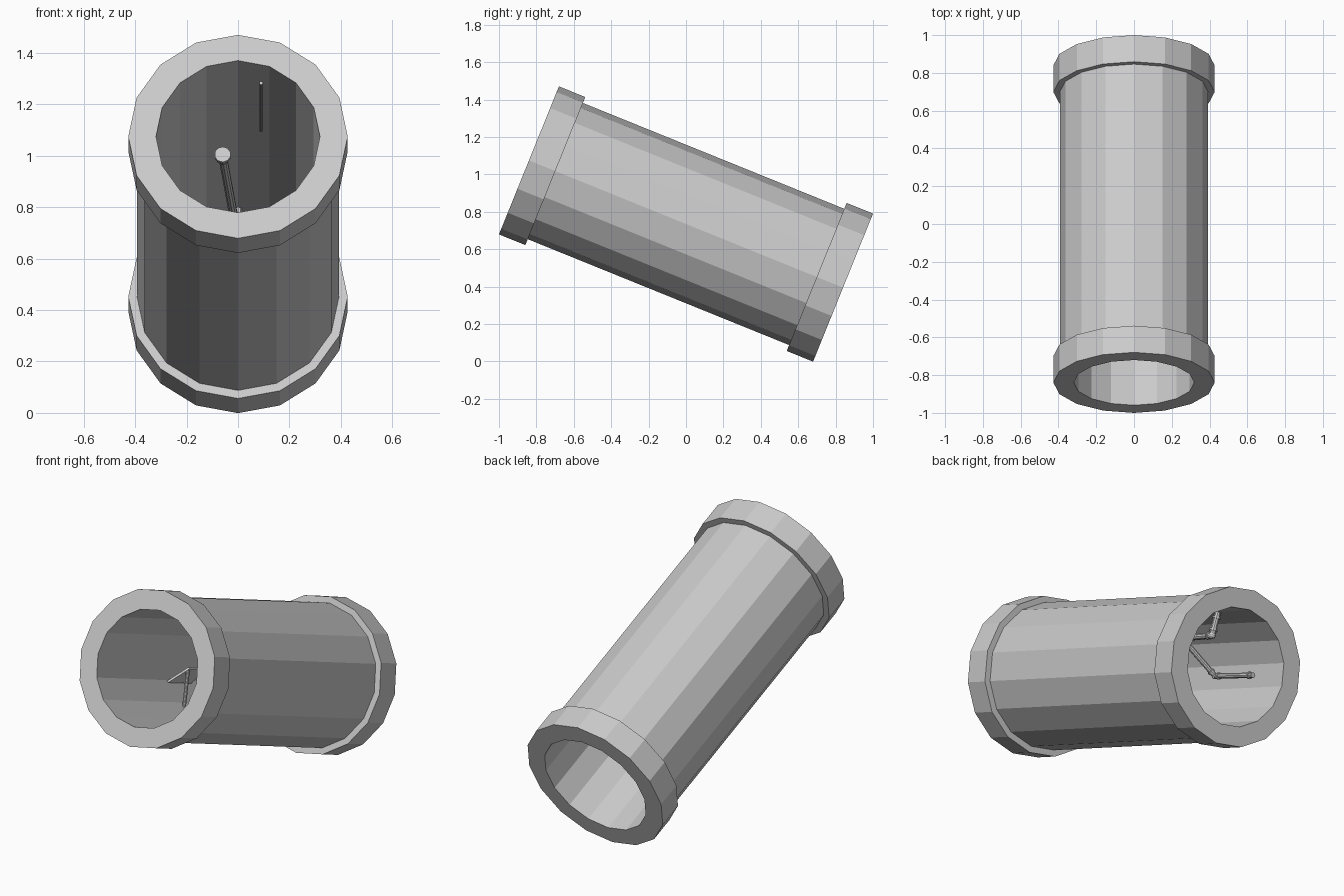
import bpy, bmesh, math
from mathutils import Vector, Matrix

cube = bpy.data.objects.get("Cube")
if cube:
    bpy.data.objects.remove(cube, do_unlink=True)

SIDES = 16
OUTER, WALL, INNER = 0.427, 0.393, 0.319   # collar, tube and bore radii
HALF, COLLAR = 0.906, 0.152                # half length and collar length
# local frame: x across, y along the bore, z towards the ceiling
PLACE = Matrix.Translation((0, 0, 0.735)) @ Matrix.Rotation(math.radians(-22.05), 4, "X")

grey = bpy.data.materials.new("light_grey")
grey.use_nodes = True
COLOUR = (0.6, 0.6, 0.6, 1)
grey.diffuse_color = COLOUR
grey.node_tree.nodes["Principled BSDF"].inputs["Base Color"].default_value = COLOUR


def finish(name, bm):
    bmesh.ops.recalc_face_normals(bm, faces=bm.faces)
    mesh = bpy.data.meshes.new(name)
    bm.to_mesh(mesh)
    bm.free()
    mesh.materials.append(grey)
    obj = bpy.data.objects.new(name, mesh)
    obj.matrix_world = PLACE
    bpy.context.collection.objects.link(obj)
    return obj


def hollow_ring(name, outer, y0, y1):
    """Spin a rectangular section round the bore axis."""
    bm = bmesh.new()
    section = [(INNER, y0), (outer, y0), (outer, y1), (INNER, y1)]
    rings = []
    for i in range(SIDES):
        a = 2 * math.pi * i / SIDES
        rings.append([bm.verts.new((r * math.sin(a), y, r * math.cos(a))) for r, y in section])
    for i, ring in enumerate(rings):
        nxt = rings[(i + 1) % SIDES]
        for j in range(4):
            k = (j + 1) % 4
            bm.faces.new((ring[j], ring[k], nxt[k], nxt[j]))
    return finish(name, bm)


def add_rod(bm, start, end, radius):
    start, end = Vector(start), Vector(end)
    d = end - start
    m = Matrix.Translation((start + end) / 2) @ d.to_track_quat("Z", "Y").to_matrix().to_4x4()
    bmesh.ops.create_cone(bm, cap_ends=True, segments=10, radius1=radius,
                          radius2=radius, depth=d.length, matrix=m)


def pipe(name, points, radius, flange):
    """Straight runs with ball elbows and a flange at each end of a run."""
    bm = bmesh.new()
    pts = [Vector(p) for p in points]
    for a, b in zip(pts, pts[1:]):
        d = (b - a).normalized()
        add_rod(bm, a, b, radius)
        add_rod(bm, a + d * 0.025, a + d * 0.037, flange)
        add_rod(bm, b - d * 0.037, b - d * 0.025, flange)
    for p in pts[1:-1]:
        bmesh.ops.create_icosphere(bm, subdivisions=2, radius=radius * 1.15,
                                   matrix=Matrix.Translation(p))
    return finish(name, bm)


# Tube and the two end collars
hollow_ring("tube_wall", WALL, -HALF + COLLAR, HALF - COLLAR)
hollow_ring("front_collar", OUTER, -HALF, -HALF + COLLAR)
hollow_ring("rear_collar", OUTER, HALF - COLLAR, HALF)

# Pipe hung from the ceiling, running along the bore
pipe("hanging_pipe", [(-0.06, -0.25, 0.185), (0, 0.62, 0.185), (0, 0.62, 0.315)], 0.017, 0.023)
bm = bmesh.new()
add_rod(bm, (-0.06, -0.265, 0.185), (-0.06, -0.245, 0.185), 0.032)
finish("hanging_pipe_cap", bm)

# Branch pipe that runs along the side wall
pipe("side_pipe", [(-0.02, 0.33, 0.185), (-0.25, 0.38, 0.05), (-0.265, 0.7, 0.05)], 0.015, 0.02)

# Thin conduit on the ceiling
bm = bmesh.new()
add_rod(bm, (0.09, -0.74, 0.292), (0.09, -0.25, 0.292), 0.007)
finish("ceiling_conduit", bm)

# Small slanted shelf on a leg, low on the side wall
bm = bmesh.new()
corners = [(-0.29, -0.21, -0.125), (-0.22, -0.14, -0.03), (-0.22, 0.02, -0.03), (-0.29, 0.02, -0.125)]
top = bm.faces.new([bm.verts.new(c) for c in corners])
ext = bmesh.ops.extrude_face_region(bm, geom=[top])
bmesh.ops.translate(bm, vec=(0.008, 0, -0.008),
                    verts=[g for g in ext["geom"] if isinstance(g, bmesh.types.BMVert)])
if top.is_valid and len(bm.faces) < 6:
    bm.faces.new(list(reversed(top.verts)))
add_rod(bm, (-0.22, -0.14, -0.05), (-0.2, -0.13, -0.25), 0.01)
finish("side_shelf", bm)
